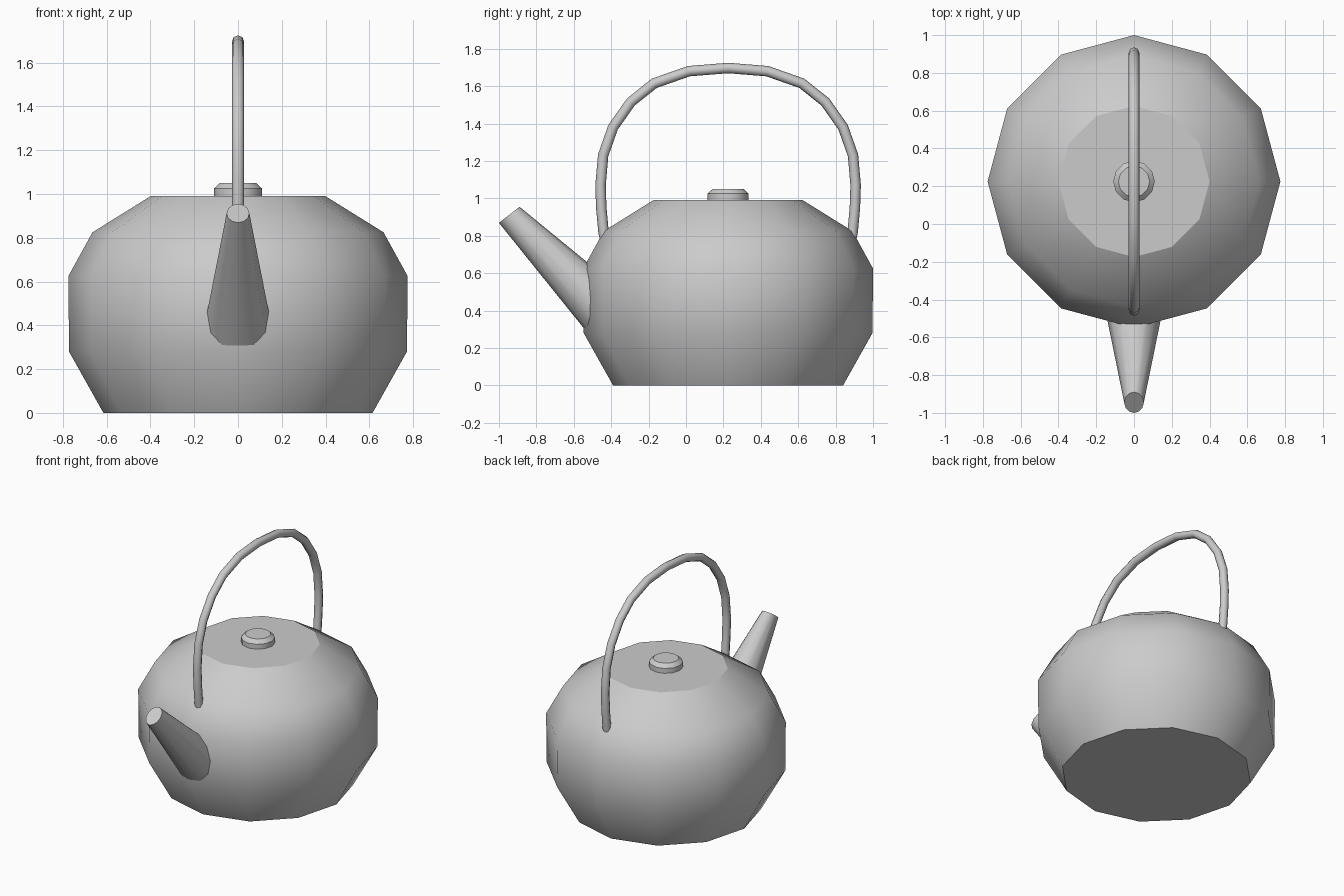
import bpy
import bmesh
from math import sin, cos, pi, radians
from mathutils import Vector

if "Cube" in bpy.data.objects:
    bpy.data.objects.remove(bpy.data.objects["Cube"], do_unlink=True)

SIDES = 12
CENTRE_Y = 0.225

metal = bpy.data.materials.new("plain_grey")
metal.use_nodes = True
grey = (0.6, 0.6, 0.6, 1)
metal.diffuse_color = grey
metal.node_tree.nodes["Principled BSDF"].inputs["Base Color"].default_value = grey


def finish(obj, angle):
    """Give the part its colour and smooth it, keeping steep edges sharp."""
    obj.data.materials.append(metal)
    bpy.ops.object.select_all(action='DESELECT')
    obj.select_set(True)
    bpy.context.view_layer.objects.active = obj
    bpy.ops.object.shade_smooth_by_angle(angle=radians(angle))


def loft(name, rings, angle):
    """Bridge elliptical rings, each a (centre, half axis, half axis), and cap both ends."""
    bm = bmesh.new()
    loops = []
    for centre, u, v in rings:
        turns = [2 * pi * i / SIDES for i in range(SIDES)]
        loops.append([bm.verts.new(centre + u * cos(t) + v * sin(t)) for t in turns])
    for low, high in zip(loops, loops[1:]):
        for i in range(SIDES):
            j = (i + 1) % SIDES
            bm.faces.new((low[i], low[j], high[j], high[i]))
    bm.faces.new(loops[0])
    bm.faces.new(loops[-1])
    bmesh.ops.recalc_face_normals(bm, faces=bm.faces)
    mesh = bpy.data.meshes.new(name)
    bm.to_mesh(mesh)
    bm.free()
    obj = bpy.data.objects.new(name, mesh)
    bpy.context.collection.objects.link(obj)
    finish(obj, angle)


def lathe(name, profile, angle):
    """Turn a (radius, height) profile around the pot's axis."""
    loft(name, [(Vector((0, CENTRE_Y, z)), Vector((r, 0, 0)), Vector((0, r, 0)))
                for r, z in profile], angle)


# Round body with flat base and top
lathe("body", [(0.615, 0), (0.772, 0.28), (0.775, 0.625), (0.665, 0.825), (0.4, 0.99)], 31.5)

# Chamfered lid knob
lathe("lid_knob", [(0.11, 0.98), (0.11, 1.025), (0.083, 1.05)], 31.5)

# Tapered spout, its wide end buried in the body
loft("spout", [
    (Vector((0, -0.46, 0.409)), Vector((0.151, 0, 0)), Vector((0, 0.04, 0.161))),
    (Vector((0, -0.945, 0.912)), Vector((0.052, 0, 0)), Vector((0, 0.055, 0.043))),
], 35)

# Arched handle: one half of the path, mirrored about the pot's axis
half = [(0.645, 0.72), (0.666, 0.82), (0.678, 0.95), (0.682, 1.07), (0.668, 1.23),
        (0.615, 1.38), (0.52, 1.515), (0.395, 1.615), (0.21, 1.68)]
path = [(-d, z) for d, z in half] + [(0, 1.697)] + [(d, z) for d, z in reversed(half)]
curve = bpy.data.curves.new("handle", 'CURVE')
curve.dimensions = '3D'
curve.bevel_depth = 0.028
curve.bevel_resolution = 2
curve.use_fill_caps = True
spline = curve.splines.new('POLY')
spline.points.add(len(path) - 1)
for point, (d, z) in zip(spline.points, path):
    point.co = (0, CENTRE_Y + d, z, 1)
handle = bpy.data.objects.new("handle", curve)
bpy.context.collection.objects.link(handle)
bpy.ops.object.select_all(action='DESELECT')
handle.select_set(True)
bpy.context.view_layer.objects.active = handle
bpy.ops.object.convert(target='MESH')
finish(bpy.context.view_layer.objects.active, 50)
